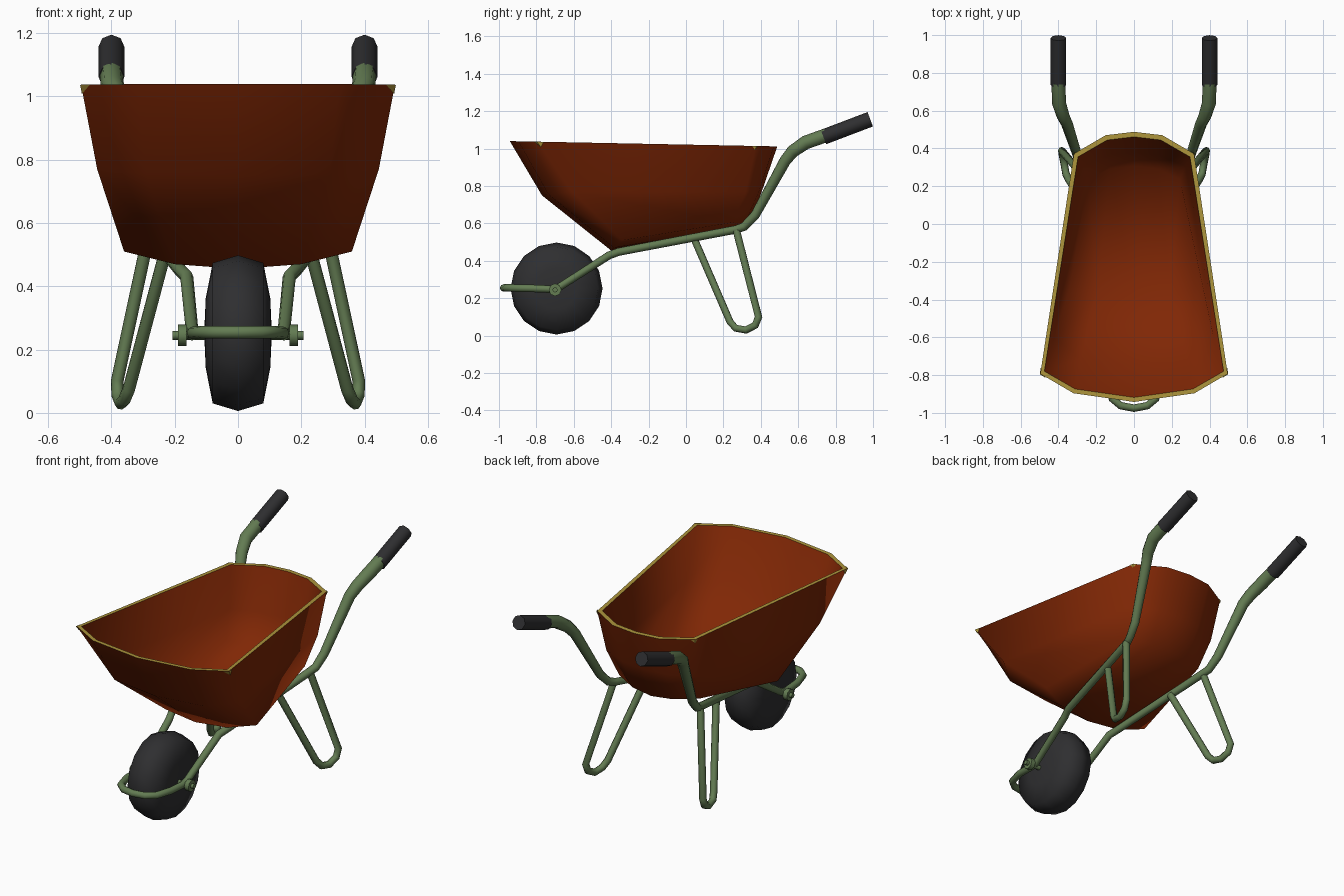
import bpy, bmesh, math
from mathutils import Vector

if "Cube" in bpy.data.objects:
    bpy.data.objects.remove(bpy.data.objects["Cube"])


def material(name, rgb):
    m = bpy.data.materials.new(name)
    m.diffuse_color = (*rgb, 1)
    m.use_nodes = True
    m.node_tree.nodes["Principled BSDF"].inputs["Base Color"].default_value = m.diffuse_color
    return m


ORANGE = material("rust orange", (0.215, 0.02, 0.0015))
YELLOW = material("rim yellow", (0.42, 0.3, 0.045))
GREEN = material("frame green", (0.125, 0.2, 0.085))
BLACK = material("rubber black", (0.028, 0.028, 0.03))


def smooth(obj, angle):
    bpy.ops.object.select_all(action='DESELECT')
    obj.select_set(True)
    bpy.context.view_layer.objects.active = obj
    bpy.ops.object.shade_smooth_by_angle(angle=math.radians(angle))


def from_bmesh(name, bm, mats):
    me = bpy.data.meshes.new(name)
    bm.to_mesh(me)
    bm.free()
    obj = bpy.data.objects.new(name, me)
    bpy.context.collection.objects.link(obj)
    for m in mats:
        me.materials.append(m)
    return obj


def tube(name, points, mat):
    """Round eight-sided tube through (x, y, z, radius) points."""
    cu = bpy.data.curves.new(name, 'CURVE')
    cu.dimensions = '3D'
    cu.bevel_depth = 1.0
    cu.bevel_resolution = 2
    cu.use_fill_caps = True
    sp = cu.splines.new('POLY')
    sp.points.add(len(points) - 1)
    for p, (x, y, z, r) in zip(sp.points, points):
        p.co = (x, y, z, 1)
        p.radius = r
    obj = bpy.data.objects.new(name, cu)
    bpy.context.collection.objects.link(obj)
    cu.materials.append(mat)
    bpy.ops.object.select_all(action='DESELECT')
    obj.select_set(True)
    bpy.context.view_layer.objects.active = obj
    bpy.ops.object.convert(target='MESH')
    obj = bpy.context.view_layer.objects.active
    smooth(obj, 50)
    return obj


def mirrored(points, s):
    return [(s * p[0], *p[1:]) for p in points]


# Tray: half rings from front centre to back centre, rim down to floor
rings = [
    [(0, -.942, 1.04), (.32, -.896, 1.04), (.496, -.793, 1.037),
     (.318, .372, 1.014), (.15, .47, 1.012), (0, .488, 1.012)],
    [(0, -.77, .75), (.29, -.735, .755), (.445, -.61, .77),
     (.295, .32, .77), (.14, .39, .77), (0, .405, .77)],
    [(0, -.40, .455), (.2, -.385, .47), (.36, -.34, .51),
     (.26, .25, .605), (.13, .31, .59), (0, .325, .58)],
]
bm = bmesh.new()
loops = [[bm.verts.new(p) for p in r + mirrored(r[-2:0:-1], -1)] for r in rings]
n = len(loops[0])
for a, b in zip(loops, loops[1:]):
    for i in range(n):
        j = (i + 1) % n
        bm.faces.new((a[i], b[i], b[j], a[j]))
# Floor strips run from front to back
f = loops[-1]
for a, b, c, d in ((0, 1, 4, 5), (1, 2, 3, 4), (0, 9, 6, 5), (9, 8, 7, 6)):
    bm.faces.new((f[a], f[b], f[c], f[d]))
bmesh.ops.recalc_face_normals(bm, faces=bm.faces)
floor = min(bm.faces, key=lambda q: q.calc_center_median().z)
if floor.normal.z > 0:
    bmesh.ops.reverse_faces(bm, faces=bm.faces)
tray = from_bmesh("tray", bm, [ORANGE, YELLOW])
sol = tray.modifiers.new("wall", 'SOLIDIFY')
sol.thickness = 0.028
sol.offset = -1
sol.material_offset_rim = 1
bpy.context.view_layer.objects.active = tray
bpy.ops.object.modifier_apply(modifier="wall")
# Flatten the rim and give it hard edges
for v in tray.data.vertices:
    if v.co.z > .95:
        v.co.z = 1.0215 - .0197 * v.co.y
smooth(tray, 180)
bm = bmesh.new()
bm.from_mesh(tray.data)
for e in bm.edges:
    if len({q.material_index for q in e.link_faces}) > 1:
        e.smooth = False
bm.to_mesh(tray.data)
bm.free()

# Small rim folds showing on the outside of the four corners
bm = bmesh.new()
for k, size in ((2, .036), (3, .022)):
    c, low = Vector(rings[0][k]), Vector(rings[1][k])
    out = Vector((.003, -.003 if k == 2 else .003, 0))
    down = (low - c).normalized() * size
    for s in (-1, 1):
        for m in (k - 1, k + 1):
            along = (Vector(rings[0][m]) - c).normalized() * size
            tri = [c + out, c + along + out, c + down + out]
            bm.faces.new([bm.verts.new((s * p.x, p.y, p.z)) for p in tri])
from_bmesh("rim_corner_folds", bm, [YELLOW])

# Frame: one bent tube, mirrored around the front loop
half = [
    (0, -.975, .255, .02), (.07, -.962, .255, .02), (.115, -.925, .255, .02),
    (.142, -.83, .253, .02), (.145, -.72, .248, .02), (.145, -.68, .258, .02),
    (.162, -.41, .43, .021), (.18, -.36, .448, .021), (.275, .27, .568, .022),
    (.288, .31, .583, .023), (.302, .37, .645, .025), (.355, .53, .935, .031),
    (.375, .57, .985, .034), (.397, .64, 1.033, .037), (.4, .75, 1.072, .037),
]
tube("frame", mirrored(half[:0:-1], -1) + half, GREEN)

# Grips, bent legs and axle brackets on both sides
leg = [
    (.228, .045, .515, .02), (.345, .235, .075, .02), (.36, .265, .04, .02),
    (.37, .32, .03, .02), (.38, .37, .055, .02), (.382, .388, .1, .02),
    (.283, .27, .56, .02),
]
for s, side in ((-1, "left"), (1, "right")):
    tube(side + "_grip", mirrored([(.4, .735, 1.062, .041),
                                   (.4, .985, 1.157, .041)], s), BLACK)
    tube(side + "_leg", mirrored(leg, s), GREEN)
    tube(side + "_bracket", mirrored([(.163, -.7, .245, .034),
                                      (.19, -.7, .245, .034)], s), GREEN)
tube("axle", [(-.207, -.7, .245, .014), (.207, -.7, .245, .014)], GREEN)

# Wheel: rounded profile spun about the axle
bm = bmesh.new()
profile = [(-.107, 0), (-.102, .11), (-.08, .222), (0, .246),
           (.08, .222), (.102, .11), (.107, 0)]
vs = [bm.verts.new((x, 0, r)) for x, r in profile]
es = [bm.edges.new(p) for p in zip(vs, vs[1:])]
bmesh.ops.spin(bm, geom=vs + es, cent=(0, 0, 0), axis=(1, 0, 0),
               angle=math.tau, steps=16, use_duplicate=False)
bmesh.ops.remove_doubles(bm, verts=bm.verts, dist=0.0005)
bmesh.ops.recalc_face_normals(bm, faces=bm.faces)
bmesh.ops.translate(bm, verts=bm.verts, vec=(0, -.692, .252))
wheel = from_bmesh("wheel", bm, [BLACK])
smooth(wheel, 85)
